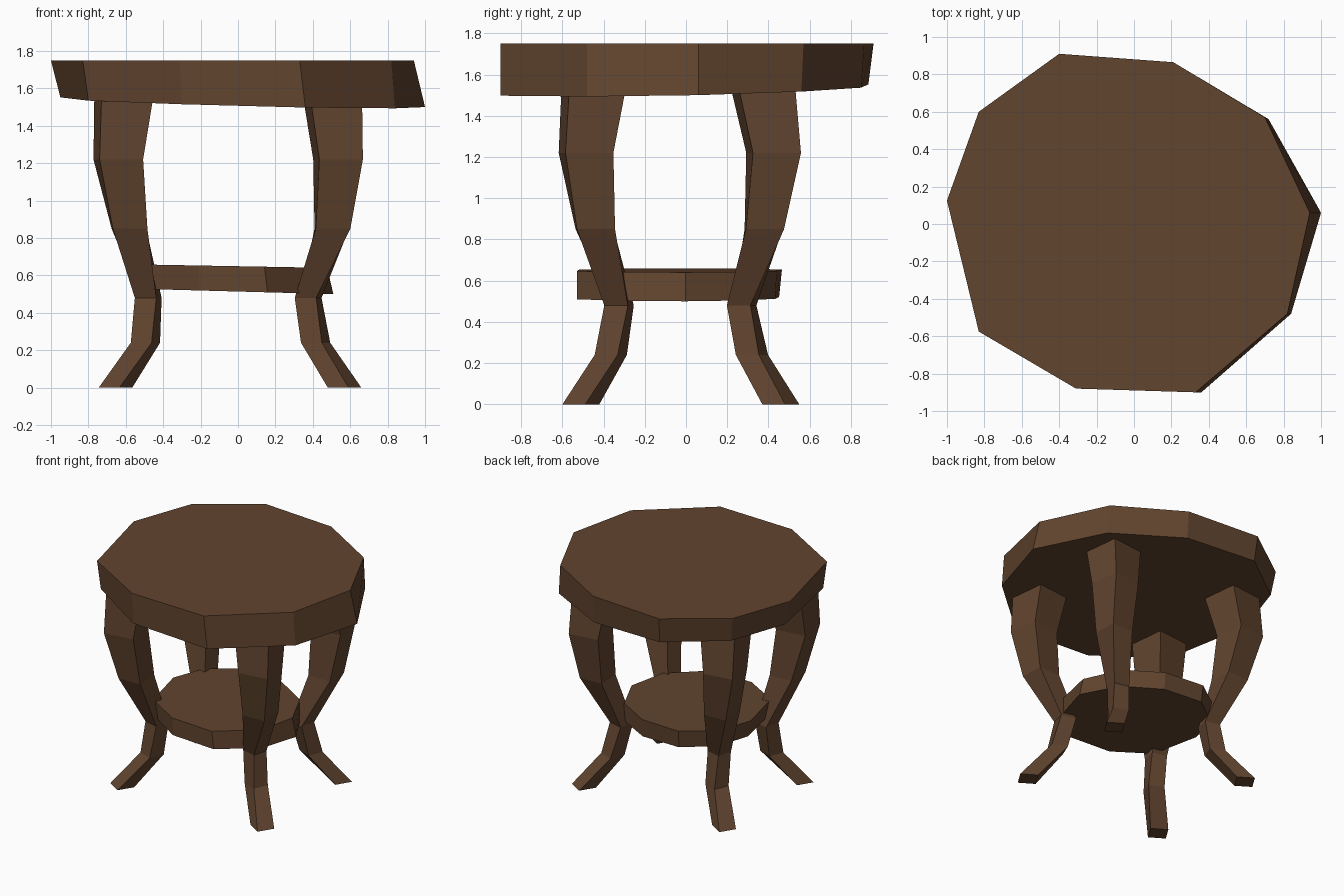
import bpy, math

if "Cube" in bpy.data.objects:
    bpy.data.objects.remove(bpy.data.objects["Cube"])

wood = bpy.data.materials.new("dark brown wood")
wood.diffuse_color = (0.12, 0.058, 0.028, 1)
wood.use_nodes = True
wood.node_tree.nodes["Principled BSDF"].inputs["Base Color"].default_value = wood.diffuse_color


def make(name, rings):
    """Join equal-sided rings (bottom to top) into a closed flat-shaded solid."""
    n = len(rings[0])
    verts = [p for ring in rings for p in ring]
    faces = [tuple(reversed(range(n))), tuple(range(len(verts) - n, len(verts)))]
    for r in range(len(rings) - 1):
        for i in range(n):
            j = (i + 1) % n
            faces.append((r * n + i, r * n + j, (r + 1) * n + j, (r + 1) * n + i))
    mesh = bpy.data.meshes.new(name)
    mesh.from_pydata(verts, [], faces)
    mesh.materials.append(wood)
    obj = bpy.data.objects.new(name, mesh)
    bpy.context.collection.objects.link(obj)


# Uneven ten-sided outline, shared by table top and shelf
upper = [(0.94, 0.06), (0.70, 0.57), (0.21, 0.865), (-0.40, 0.91), (-0.83, 0.60),
         (-1.0, 0.125), (-0.83, -0.575), (-0.31, -0.88), (0.33, -0.90), (0.82, -0.48)]
lower = [(1.0, 0.06), (0.72, 0.56), (0.21, 0.85), (-0.39, 0.885), (-0.80, 0.58),
         (-0.95, 0.12), (-0.80, -0.57), (-0.30, -0.88), (0.36, -0.90), (0.84, -0.48)]

# Table top with slightly tilted underside
make("table_top", [[(x, y, 1.525 - 0.026 * x + 0.02 * y) for x, y in lower],
                   [(x, y, 1.75) for x, y in upper]])

# Small lower shelf
s, cx, cy = 0.55, -0.04, -0.035
make("lower_shelf", [[(cx + s * x, cy + s * y, 0.515 - 0.015 * x) for x, y in lower],
                     [(cx + s * x, cy + s * y, 0.65 - 0.01 * x) for x, y in upper]])

# Curved legs: height, left x, right x, front y, back y, thickness, twist in degrees
profile = [(0.00, -0.655, 0.57, -0.51, 0.46, 0.130, -32),
           (0.24, -0.495, 0.415, -0.365, 0.32, 0.120, -22),
           (0.48, -0.48, 0.375, -0.325, 0.27, 0.118, -14),
           (0.85, -0.58, 0.505, -0.44, 0.38, 0.185, 2),
           (1.22, -0.64, 0.535, -0.485, 0.425, 0.235, 8),
           (1.56, -0.61, 0.505, -0.445, 0.37, 0.280, 8)]
for side, ix in (("left", 1), ("right", 2)):
    for end, iy in (("front", 3), ("back", 4)):
        rings = []
        for p in profile:
            ring = []
            for k in range(4):
                a = math.radians(45 + 90 * k + p[6])
                r = p[5] / math.sqrt(2)
                ring.append((p[ix] + r * math.cos(a), p[iy] + r * math.sin(a), p[0]))
            rings.append(ring)
        make(end + "_" + side + "_leg", rings)
